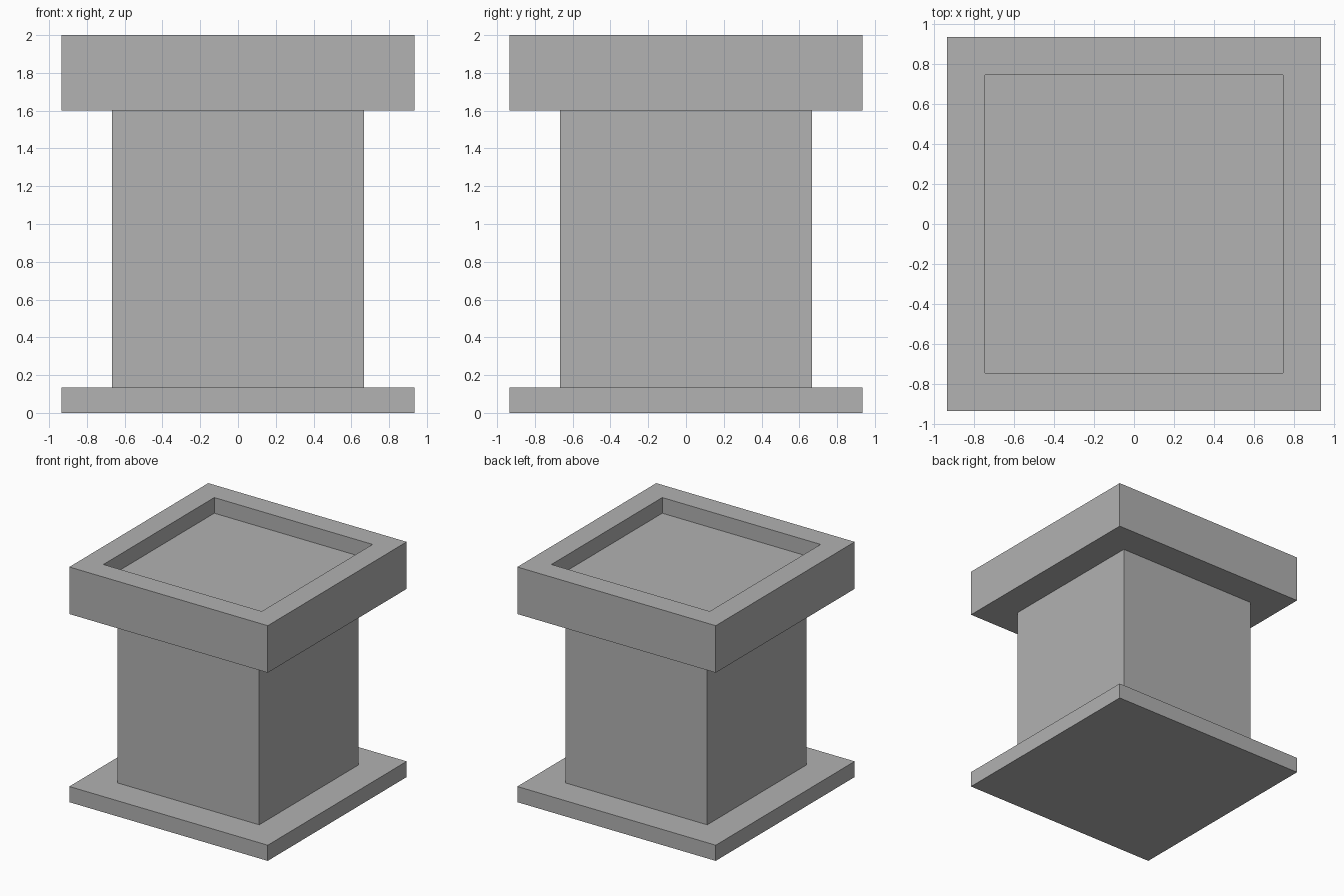
import bpy
import bmesh
from mathutils import Matrix

old = bpy.data.objects.get("Cube")
if old:
    bpy.data.objects.remove(old, do_unlink=True)

UNIT = 2 / 15  # the whole pedestal is fifteen units tall

stone = bpy.data.materials.new("grey stone")
stone.use_nodes = True
GREY = (0.445, 0.445, 0.445, 1)
stone.diffuse_color = GREY
stone.node_tree.nodes["Principled BSDF"].inputs["Base Color"].default_value = GREY


def square_block(name, width, bottom, top, rim=0, depth=0):
    """Square block, optionally with a recess sunk into its top."""
    bm = bmesh.new()
    size = Matrix.Diagonal((width * UNIT, width * UNIT, (top - bottom) * UNIT, 1))
    place = Matrix.Translation((0, 0, (bottom + top) / 2 * UNIT))
    bmesh.ops.create_cube(bm, size=1, matrix=place @ size)
    if rim:
        lid = max(bm.faces, key=lambda f: f.calc_center_median().z)
        bmesh.ops.inset_region(bm, faces=[lid], thickness=rim * UNIT)
        # Sink the inner face straight down, leaving vertical walls
        floor = bmesh.ops.extrude_discrete_faces(bm, faces=[lid])["faces"][0]
        bmesh.ops.translate(bm, verts=floor.verts, vec=(0, 0, -depth * UNIT))
    bmesh.ops.recalc_face_normals(bm, faces=bm.faces)
    mesh = bpy.data.meshes.new(name)
    bm.to_mesh(mesh)
    bm.free()
    mesh.materials.append(stone)
    obj = bpy.data.objects.new(name, mesh)
    bpy.context.collection.objects.link(obj)
    return obj


# Base slab, column and recessed cap
square_block("base_slab", 14, 0, 1)
square_block("column", 10, 1, 12)
square_block("recessed_cap", 14, 12, 15, rim=2, depth=1)
